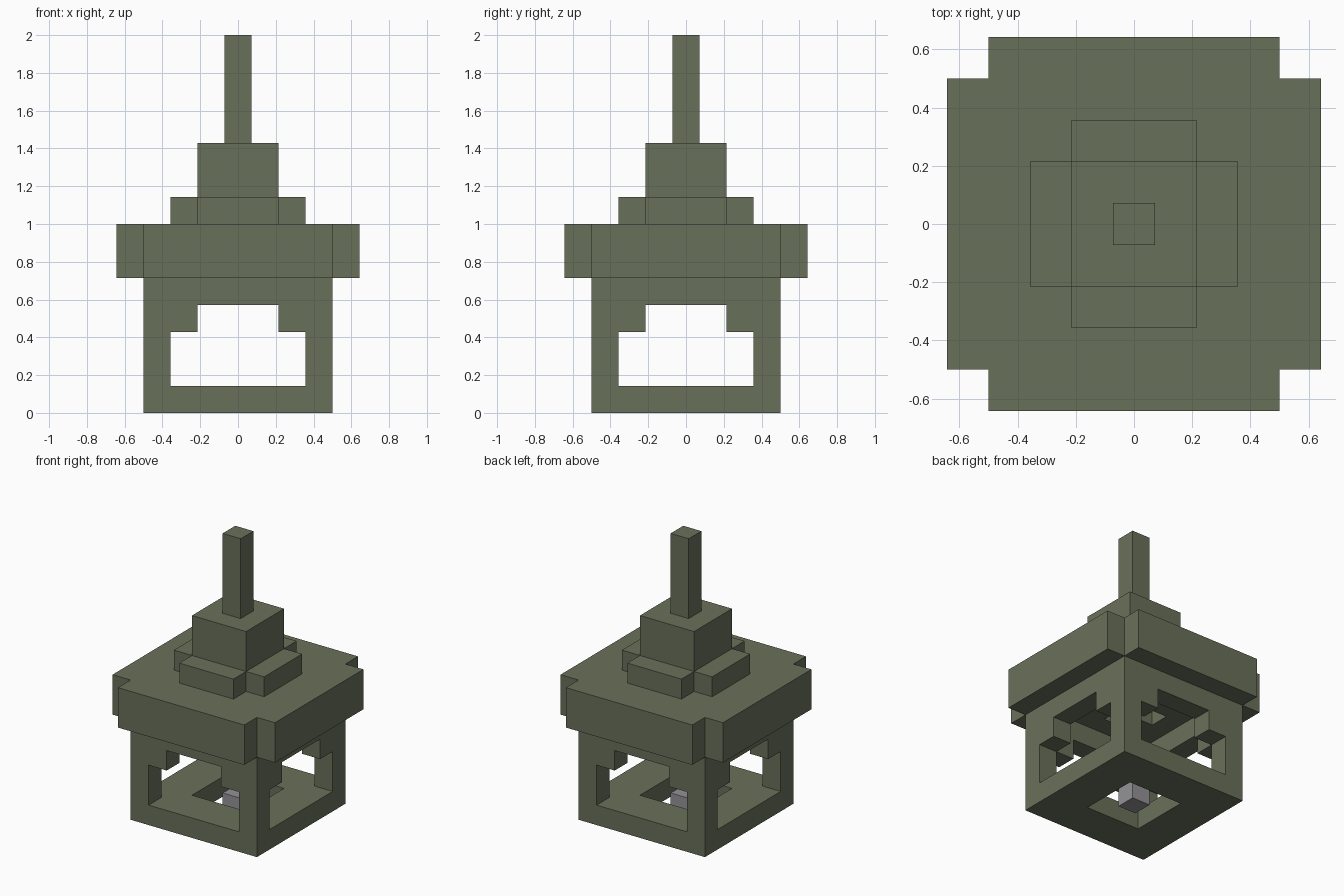
import bpy
import bmesh
from mathutils import Vector

CELL = 1 / 7  # every part sits on one block grid

cube = bpy.data.objects.get("Cube")
if cube:
    bpy.data.objects.remove(cube, do_unlink=True)


def material(name, color):
    mat = bpy.data.materials.new(name)
    mat.use_nodes = True
    mat.diffuse_color = color
    bsdf = next(n for n in mat.node_tree.nodes if n.type == 'BSDF_PRINCIPLED')
    bsdf.inputs["Base Color"].default_value = color
    bsdf.inputs["Roughness"].default_value = 0.9
    return mat


def block(width, depth, bottom, top):
    """Cells of a centred block; width and depth are odd cell counts."""
    w, d = width // 2, depth // 2
    return {(x, y, z) for x in range(-w, w + 1)
            for y in range(-d, d + 1) for z in range(bottom, top)}


def cross(long, short, bottom, top):
    return block(long, short, bottom, top) | block(short, long, bottom, top)


olive = material("dark olive metal", (0.141, 0.162, 0.102, 1))
grey = material("grey core", (0.296, 0.287, 0.305, 1))

# Open cage: hollow box, floor opening, stepped windows on all four sides
cage = block(7, 7, 0, 5) - block(5, 5, 1, 5) - block(3, 3, 0, 1)
cage -= cross(7, 5, 1, 3) | cross(7, 3, 3, 4)

# Roof slab with notched corners and a cross recess underneath
roof = cross(9, 7, 5, 7) - cross(3, 1, 5, 6)

parts = {
    "cage": (cage, olive),
    "roof": (roof, olive),
    "roof_step": (cross(5, 3, 7, 8), olive),
    "cap": (block(3, 3, 8, 10), olive),
    "hanging_rod": (block(1, 1, 10, 14), olive),
    "core": (block(1, 1, 0, 1), grey),
}
solid = set().union(*(cells for cells, _ in parts.values()))


def build(name, cells, mat):
    """Skin the exposed sides of the cells and merge flat areas."""
    bm = bmesh.new()
    for cell in sorted(cells):
        for axis in range(3):
            for sign in (-1, 1):
                n = Vector((0, 0, 0))
                n[axis] = sign
                if tuple(int(c + s) for c, s in zip(cell, n)) in solid:
                    continue
                u = Vector((0, 0, 0))
                u[(axis + 1) % 3] = 0.5
                v = n.cross(u)
                mid = Vector(cell) + Vector((0, 0, 0.5)) + n / 2
                corners = (mid - u - v, mid + u - v, mid + u + v, mid - u + v)
                bm.faces.new([bm.verts.new(c * CELL) for c in corners])
    bmesh.ops.remove_doubles(bm, verts=bm.verts, dist=0.001)
    bmesh.ops.dissolve_limit(bm, angle_limit=0.01, verts=bm.verts, edges=bm.edges)
    mesh = bpy.data.meshes.new(name)
    bm.to_mesh(mesh)
    bm.free()
    mesh.materials.append(mat)
    obj = bpy.data.objects.new(name, mesh)
    bpy.context.collection.objects.link(obj)


for part_name, (part_cells, part_mat) in parts.items():
    build(part_name, part_cells, part_mat)
